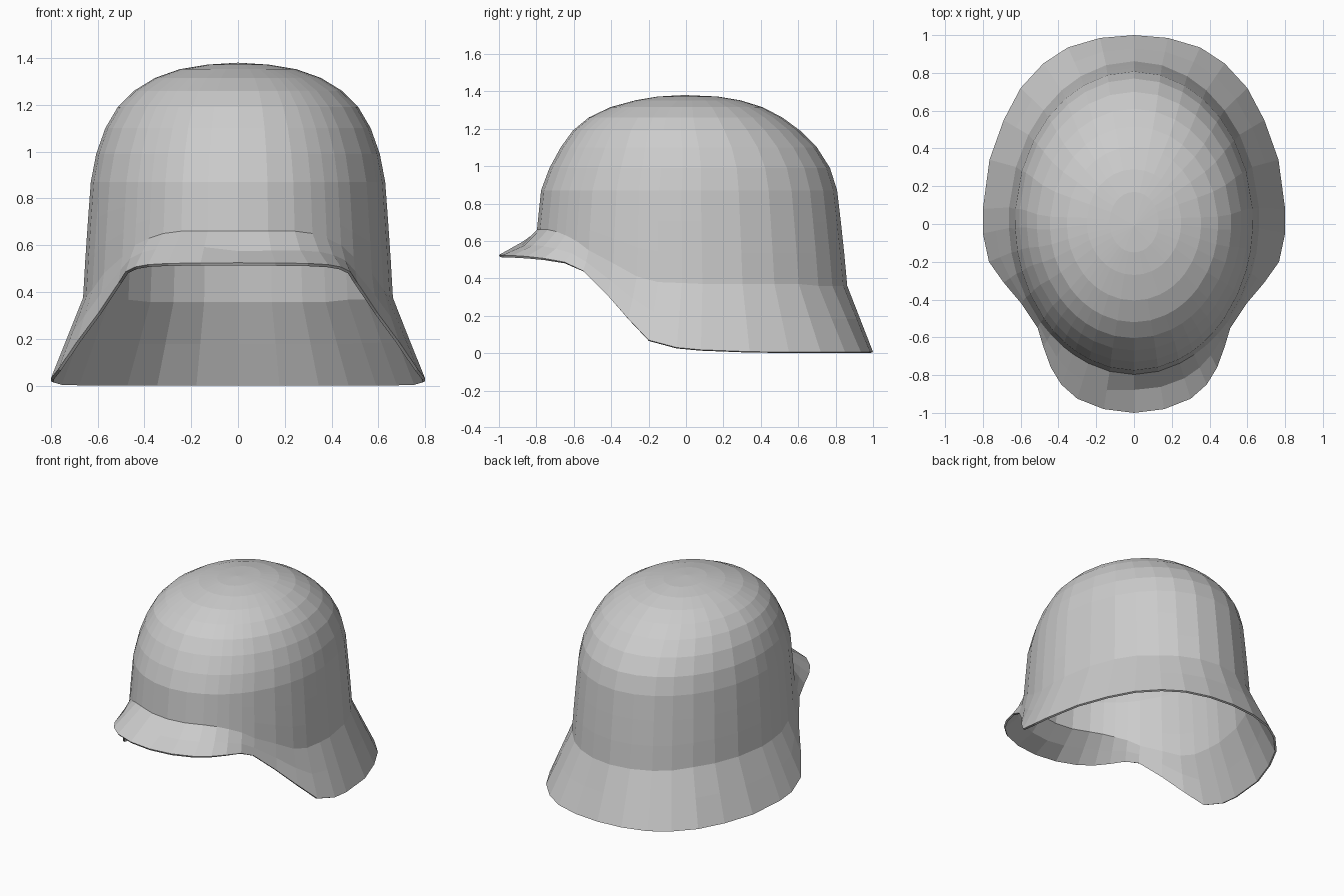
import bpy
import bmesh
from math import atan2, sin, cos, pi

default = bpy.data.objects.get("Cube")
if default:
    bpy.data.objects.remove(default, do_unlink=True)

# Left half of the rim, back to front: x, y, z, height where the flare begins
RIM = [
    (0, 1.0, .006, .36), (.18, .985, .006, .36), (.35, .935, .006, .36),
    (.48, .85, .006, .36), (.6, .72, .006, .37), (.69, .55, .006, .37),
    (.765, .34, .008, .37), (.8, .08, .018, .37), (.8, -.05, .03, .375),
    (.768, -.2, .07, .38), (.69, -.31, .185, .41), (.597, -.42, .31, .48),
    (.51, -.55, .44, .55), (.48, -.65, .487, .6), (.44, -.76, .507, .63),
    (.385, -.85, .517, .65), (.3, -.925, .522, .66), (.16, -.98, .524, .66),
    (0, -1.0, .525, .66),
]

# Crown outline by height: z, half width, front y, back y
CROWN = [
    (.36, .664, -.82, .862), (.6, .65, -.803, .84), (.87, .63, -.775, .808),
    (.99, .607, -.73, .77), (1.1, .568, -.67, .70), (1.19, .515, -.605, .61),
    (1.26, .445, -.52, .515), (1.315, .355, -.405, .41),
    (1.352, .25, -.27, .29), (1.372, .13, -.15, .17),
]
APEX = (0, -.01, 1.38)


def crown_point(angle, z):
    """Point on the crown at a given height; angle 0 is the back."""
    for lo, hi in zip(CROWN, CROWN[1:]):
        if z <= hi[0]:
            break
    f = (z - lo[0]) / (hi[0] - lo[0])
    _, w, front, back = [a + (b - a) * f for a, b in zip(lo, hi)]
    mid, half = (front + back) / 2, (back - front) / 2
    return (w * sin(angle), mid + half * cos(angle), z)


def column(x, y, z, crease):
    """One strip of the shell from the rim up to the last ring."""
    angle = atan2(x / .8, y)
    base = crown_point(angle, crease)
    visor = max(0, (angle / pi - .5) * 2)
    out, drop = .5 - .1 * visor, .5 + .13 * visor
    flare = (base[0] + (x - base[0]) * out,
             base[1] + (y - base[1]) * out,
             crease + (z - crease) * drop)
    wall_top = CROWN[2][0]
    walls = [crown_point(angle, crease + (wall_top - crease) * k / 3)
             for k in (1, 2, 3)]
    return [(x, y, z), flare, base] + walls + [
        crown_point(angle, row[0]) for row in CROWN[3:]]


# Mirror the half rim into a full loop
loop = RIM + [(-x, y, z, c) for x, y, z, c in reversed(RIM[1:-1])]

# Outer skin of the helmet
bm = bmesh.new()
columns = [[bm.verts.new(p) for p in column(*r)] for r in loop]
apex = bm.verts.new(APEX)
for a, b in zip(columns, columns[1:] + columns[:1]):
    for i in range(len(a) - 1):
        bm.faces.new((a[i], a[i + 1], b[i + 1], b[i]))
    bm.faces.new((a[-1], apex, b[-1]))
mesh = bpy.data.meshes.new("helmet_shell")
bm.normal_update()
bm.to_mesh(mesh)
bm.free()
helmet = bpy.data.objects.new("helmet_shell", mesh)
bpy.context.collection.objects.link(helmet)

# Thin sheet thickness, added on the inside
sheet = helmet.modifiers.new("sheet_thickness", 'SOLIDIFY')
sheet.thickness = .013
# Outward direction decides which side the sheet grows on
outward = mesh.polygons[0].normal.dot(mesh.polygons[0].center) > 0
sheet.offset = -1 if outward else 1
if not outward:
    mesh.flip_normals()
    sheet.offset = -1
